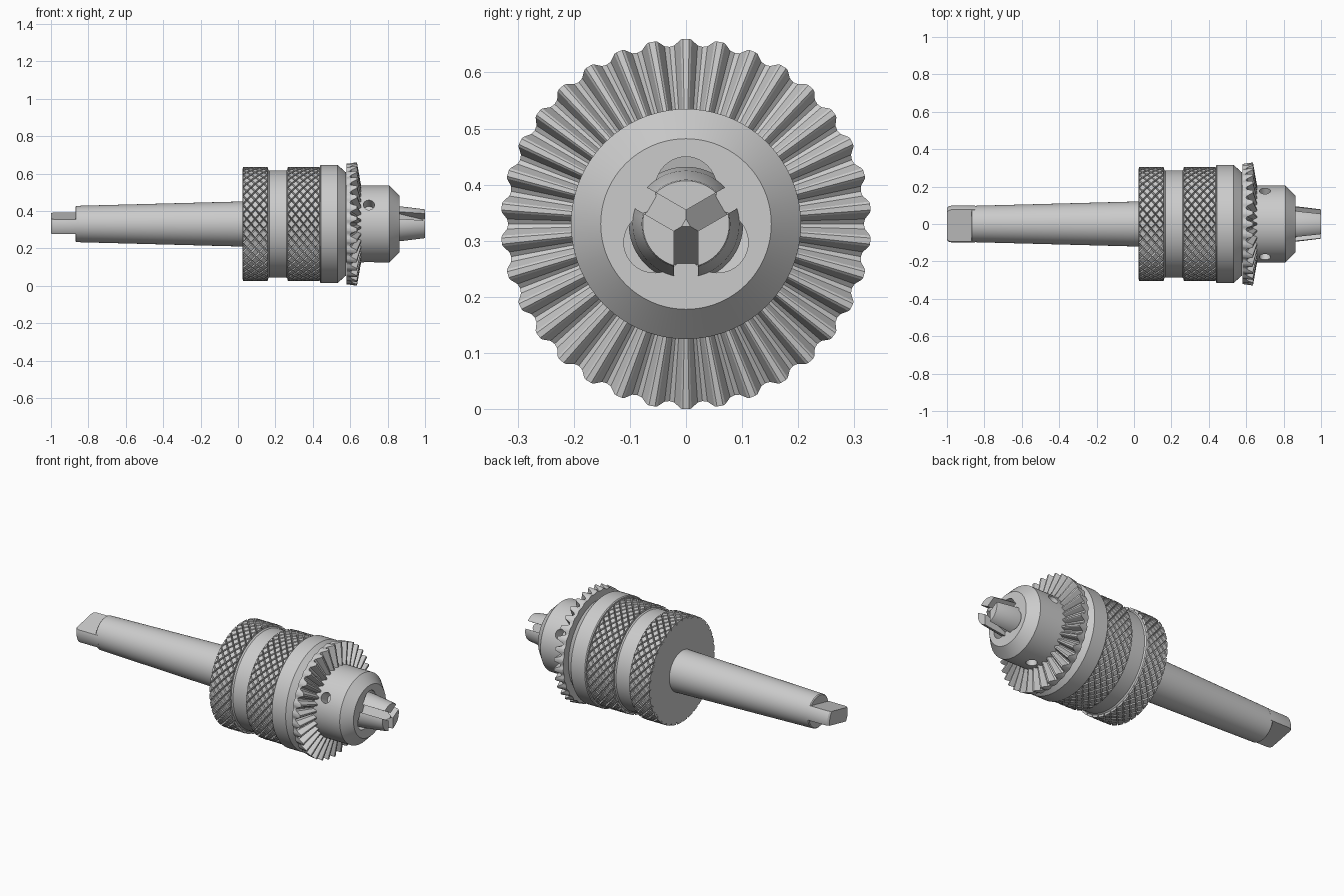
import bpy, bmesh
from math import sin, cos, pi, radians
from mathutils import Vector, Matrix

if "Cube" in bpy.data.objects:
    bpy.data.objects.remove(bpy.data.objects["Cube"])

ZC = 0.33          # height of the chuck axis
TEETH = 34


def finish(bm, name):
    bmesh.ops.remove_doubles(bm, verts=bm.verts, dist=1e-5)
    bmesh.ops.recalc_face_normals(bm, faces=bm.faces)
    me = bpy.data.meshes.new(name)
    bm.to_mesh(me)
    bm.free()
    ob = bpy.data.objects.new(name, me)
    bpy.context.collection.objects.link(ob)
    return ob


def polar(x, r, a):
    """Point on the chuck; angle runs from +y towards +z."""
    return Vector((x, r * cos(a), ZC + r * sin(a)))


def lathe(name, profile, seg=72):
    """Closed solid of revolution about the x axis from (x, radius) points."""
    bm = bmesh.new()
    rings = [[bm.verts.new(polar(x, r, 2 * pi * i / seg)) for i in range(seg)]
             for x, r in profile]
    for a, b in zip(rings, rings[1:]):
        for i in range(seg):
            j = (i + 1) % seg
            bm.faces.new((a[i], a[j], b[j], b[i]))
    bm.faces.new(rings[0])
    bm.faces.new(rings[-1])
    return finish(bm, name)


def cylinder(name, centre, direction, r, length):
    bm = bmesh.new()
    rot = direction.to_track_quat('Z', 'Y').to_matrix().to_4x4()
    bmesh.ops.create_cone(bm, cap_ends=True, segments=40, radius1=r, radius2=r,
                          depth=length, matrix=Matrix.Translation(centre) @ rot)
    return finish(bm, name)


def boolean(ob, cutters, op='DIFFERENCE'):
    bpy.context.view_layer.objects.active = ob
    for c in cutters:
        m = ob.modifiers.new("cut", 'BOOLEAN')
        m.operation, m.object, m.solver = op, c, 'EXACT'
        bpy.ops.object.modifier_apply(modifier=m.name)
        bpy.data.objects.remove(c)


def knurl(name, x0, x1, cells, around=36, r=0.292, height=0.013):
    """Band of raised diamonds separated by crossed grooves."""
    bm = bmesh.new()
    n, m = cells * 2, around * 2
    dx = (x1 - x0) / n
    grid = {}

    def v(i, j):
        key = (i, j % m)
        if key not in grid:
            grid[key] = bm.verts.new(polar(x0 + i * dx, r, 2 * pi * key[1] / m))
        return grid[key]

    for i in range(n + 1):
        for j in range(m):
            if (i + j) % 2:
                pts = [(i - 1, j), (i, j + 1), (i + 1, j), (i, j - 1)]
                bm.faces.new([v(*p) for p in pts if 0 <= p[0] <= n])
    bmesh.ops.recalc_face_normals(bm, faces=bm.faces)
    bmesh.ops.inset_individual(bm, faces=bm.faces[:], thickness=0.0055, depth=height)
    return finish(bm, name)


def bevel_gear(name):
    # one tooth: (fraction of pitch, height)
    tooth = [(0, 0), (.15, .15), (.34, .9), (.41, 1), (.59, 1), (.66, .9), (.85, .15)]
    bm = bmesh.new()
    rings = [[], [], [], []]
    for t in range(TEETH):
        for f, s in tooth:
            a = pi / 2 + 2 * pi * (t + f - 0.5) / TEETH
            pts = [(.58, .19), (.58, .316 + .006 * s),
                   (.598 + .038 * s, .317 + .013 * s), (.638 + .022 * s, .195)]
            for ring, (x, r) in zip(rings, pts):
                ring.append(bm.verts.new(polar(x, r, a)))
    n = len(rings[0])
    for k in range(4):
        a, b = rings[k], rings[(k + 1) % 4]
        for i in range(n):
            j = (i + 1) % n
            bm.faces.new((a[i], a[j], b[j], b[i]))
    return finish(bm, name)


# tapered shank and its flat tang
lathe("shank", [(-.87, .092), (-.865, .097), (.04, .121)])
tang = lathe("tang", [(-1, .085), (-.992, .094), (-.978, .098), (-.85, .098)])
bm = bmesh.new()
bmesh.ops.create_cube(bm, size=1, matrix=Matrix.Translation((-.9, 0, ZC + .004))
                      @ Matrix.Rotation(radians(12), 4, 'X')
                      @ Matrix.Diagonal((.4, .4, .08, 1)))
boolean(tang, [finish(bm, "tang_slab")], 'INTERSECT')

# main body with waist groove and sleeve collar
lathe("body", [(.025, .292), (.16, .292), (.168, .286), (.258, .286), (.265, .292),
               (.436, .292), (.438, .31), (.443, .315), (.533, .315), (.578, .275),
               (.578, .19), (.60, .19)], 96)
knurl("rear_knurl", .025, .16, 3)
knurl("middle_knurl", .265, .436, 4)
bevel_gear("key_gear")

# nose with three slanted jaw bores and three key holes
nose = lathe("nose", [(.57, .205), (.81, .205), (.863, .152)], 96)
cutters = []
for k in range(3):
    a = radians(90 + 120 * k)
    slant = Vector((cos(radians(14)), -sin(radians(14)) * cos(a), -sin(radians(14)) * sin(a)))
    cutters.append(cylinder("bore", polar(.863, .063, a), slant, .055, .3))
    b = a + radians(60)
    cutters.append(cylinder("key_hole", polar(.70, .205, b),
                            Vector((0, cos(b), sin(b))), .03, .14))
boolean(nose, cutters)

# jaws: tapered tip split by three sloping slots
jaws = lathe("jaws", [(.75, .102), (.863, .095), (.995, .079), (1.0, .077)], 72)
cutters = []
for k in range(3):
    a = radians(30 + 120 * k)
    side = Vector((0, -sin(a), cos(a))) * .0215
    bm = bmesh.new()
    outline = [(1.02, -.005), (.86, .072), (.86, .2), (1.02, .2)]
    lo = [bm.verts.new(polar(x, r, a) - side) for x, r in outline]
    hi = [bm.verts.new(polar(x, r, a) + side) for x, r in outline]
    bm.faces.new(lo)
    bm.faces.new(hi)
    for i in range(4):
        j = (i + 1) % 4
        bm.faces.new((lo[i], lo[j], hi[j], hi[i]))
    cutters.append(finish(bm, "slot"))
boolean(jaws, cutters)

# smooth the round surfaces, keep edges crisp
bpy.ops.object.select_all(action='SELECT')
bpy.context.view_layer.objects.active = nose
bpy.ops.object.shade_smooth_by_angle(angle=radians(25))
